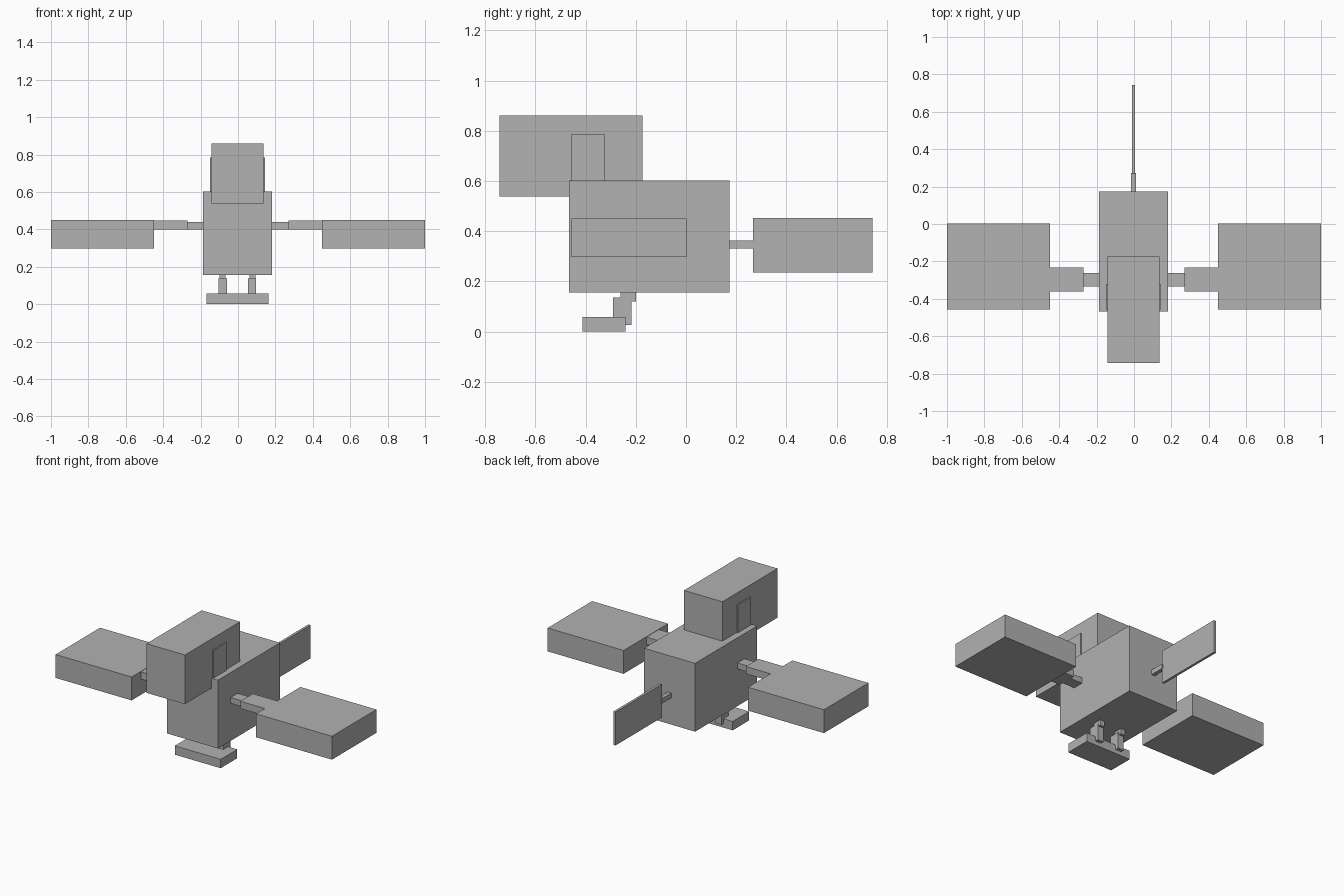
import bpy

if "Cube" in bpy.data.objects:
    bpy.data.objects.remove(bpy.data.objects["Cube"])

# One flat grey for the whole model
grey = bpy.data.materials.new("plain_grey")
grey.diffuse_color = (0.445, 0.445, 0.445, 1)
grey.use_nodes = True
grey.node_tree.nodes["Principled BSDF"].inputs["Base Color"].default_value = grey.diffuse_color

CX = -0.003  # centre line of the body


def box(name, x, y, z):
    """Axis-aligned box from (min, max) ranges."""
    bpy.ops.mesh.primitive_cube_add(
        size=1, location=[(r[0] + r[1]) / 2 for r in (x, y, z)])
    ob = bpy.context.object
    ob.name = name
    ob.scale = [r[1] - r[0] for r in (x, y, z)]
    bpy.ops.object.transform_apply(location=False, rotation=False, scale=True)
    ob.data.materials.append(grey)


def centred(name, half, y, z):
    box(name, (CX - half, CX + half), y, z)


def pair(name, inner, outer, y, z, centre=0.0):
    """Matching left and right boxes."""
    box(name + "_right", (centre + inner, centre + outer), y, z)
    box(name + "_left", (centre - outer, centre - inner), y, z)


# Body and head
centred("body", 0.185, (-0.467, 0.174), (0.155, 0.602))
centred("head", 0.139, (-0.743, -0.173), (0.538, 0.86))
pair("ear", 0.13, 0.147, (-0.458, -0.322), (0.602, 0.784), CX)

# Wings on two-step arms
pair("inner_arm", 0.18, 0.272, (-0.335, -0.262), (0.40, 0.438))
pair("outer_arm", 0.27, 0.452, (-0.362, -0.233), (0.40, 0.448))
pair("wing", 0.45, 1.0, (-0.457, 0.002), (0.297, 0.45))

# Tail stem and thin upright tail
centred("tail_stem", 0.013, (0.17, 0.272), (0.33, 0.362))
centred("tail", 0.008, (0.266, 0.743), (0.235, 0.453))

# Legs standing on one wide foot
pair("upper_leg", 0.064, 0.096, (-0.26, -0.2), (0.12, 0.16), CX)
pair("lower_leg", 0.057, 0.1, (-0.29, -0.218), (0.027, 0.136), CX)
centred("foot", 0.166, (-0.412, -0.241), (0.0, 0.058))
